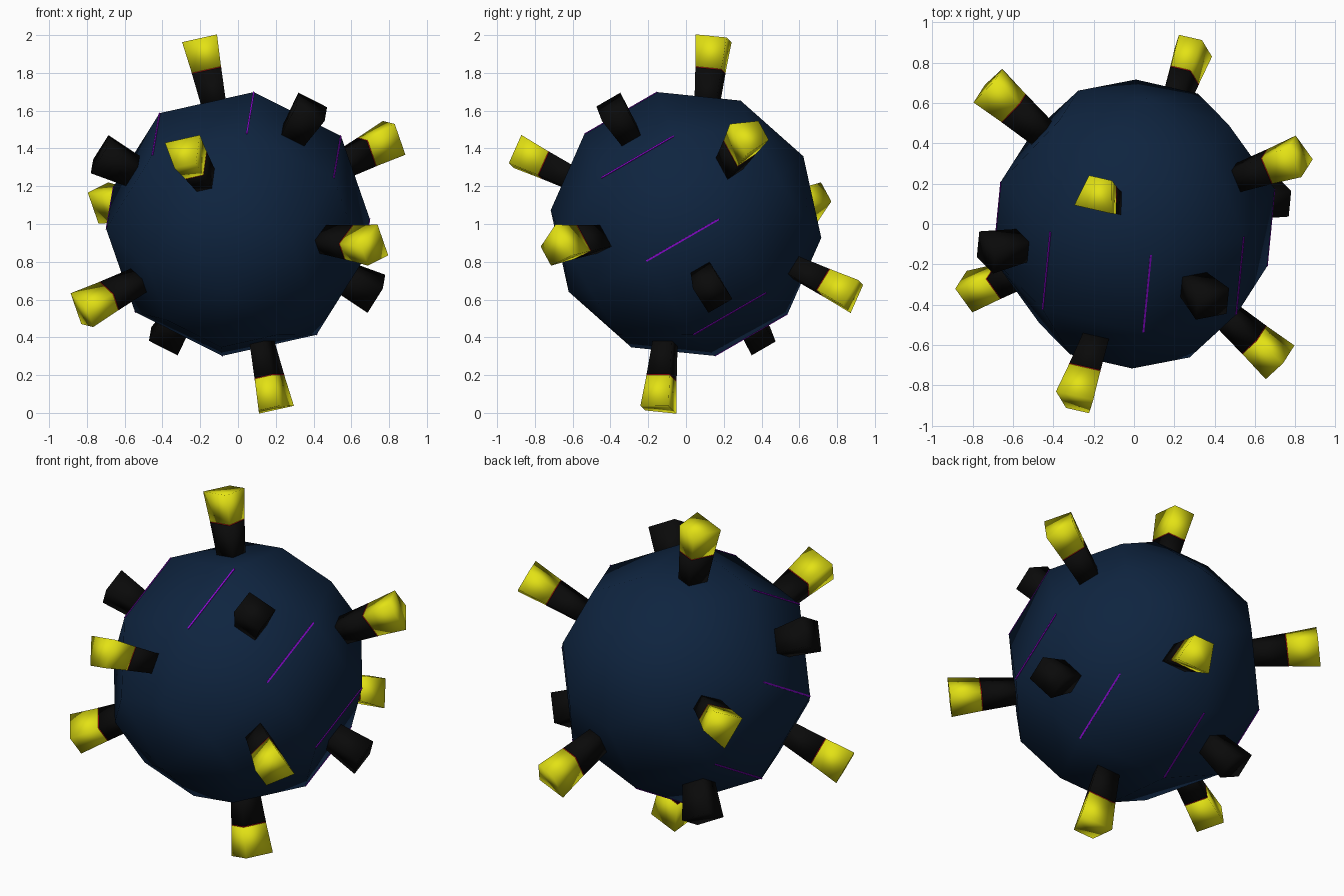
import bpy, bmesh, math
from mathutils import Vector, Matrix

if "Cube" in bpy.data.objects:
    bpy.data.objects.remove(bpy.data.objects["Cube"])

R = 0.72
CENTRE = Vector((0, 0, 1))

# Tilted frame of the ball: pole axis and one meridian through a row of vertices
pole = Vector((-0.085, -0.863, -0.498)).normalized()
u = Vector((0.525, -0.265, 0.35))
u = (u - pole * u.dot(pole)).normalized()
v = pole.cross(u)
ROT = Matrix((u, v, pole)).transposed().to_4x4()
FRAME = Matrix.Translation(CENTRE) @ ROT


def material(name, col):
    m = bpy.data.materials.new(name)
    m.diffuse_color = (*col, 1)
    m.use_nodes = True
    m.node_tree.nodes["Principled BSDF"].inputs["Base Color"].default_value = m.diffuse_color
    return m


NAVY = material("navy", (0.0045, 0.0175, 0.05))
BLACK = material("black", (0.003, 0.003, 0.003))
YELLOW = material("yellow", (0.77, 0.76, 0.007))
PURPLE = material("purple", (0.25, 0.003, 0.62))
RED = material("red", (0.8, 0.01, 0.01))


def finish(name, bm, mat, smooth=True):
    bmesh.ops.recalc_face_normals(bm, faces=bm.faces[:])
    me = bpy.data.meshes.new(name)
    bm.to_mesh(me)
    bm.free()
    me.materials.append(mat)
    for p in me.polygons:
        p.use_smooth = smooth
    ob = bpy.data.objects.new(name, me)
    ob.matrix_world = FRAME
    bpy.context.collection.objects.link(ob)
    return ob


def frustum(name, corners, c, n, lo, hi, mat):
    """Block between two scaled copies of a ball face; lo/hi = (distance, scale)."""
    bm = bmesh.new()
    rings = [[bm.verts.new(c + (p - c) * s + n * d) for p in corners]
             for d, s in (lo, hi)]
    k = len(corners)
    bm.faces.new(rings[0][::-1])
    bm.faces.new(rings[1])
    for i in range(k):
        j = (i + 1) % k
        bm.faces.new((rings[0][i], rings[0][j], rings[1][j], rings[1][i]))
    finish(name, bm, mat)


# Ball: 8 segments, 5 rings
ball = bmesh.new()
bmesh.ops.create_uvsphere(ball, u_segments=8, v_segments=5, radius=R)
bmesh.ops.recalc_face_normals(ball, faces=ball.faces[:])
ball.normal_update()

# Spikes stand on every second face of the three quad rings
for f in ball.faces:
    if len(f.verts) != 4:
        continue
    c, n = f.calc_center_median(), f.normal.copy()
    pts = [w.co.copy() for w in f.verts]
    slot = round((math.degrees(math.atan2(c.y, c.x)) - 22.5) / 45) % 2
    if abs(c.z) < 0.1 and slot == 0:
        frustum("short_spike", pts, c, n, (-0.03, 0.25), (0.20, 0.33), BLACK)
    elif abs(c.z) >= 0.1 and slot == 1:
        frustum("spike_post", pts, c, n, (-0.03, 0.25), (0.183, 0.31), BLACK)
        frustum("spike_ring", pts, c, n, (0.183, 0.312), (0.187, 0.313), RED)
        frustum("spike_tip", pts, c, n, (0.187, 0.31), (0.357, 0.37), YELLOW)

finish("ball", ball, NAVY)

# Thin seam lines along the eight equatorial edges
lat = math.radians(18)
for k in range(8):
    bm = bmesh.new()
    turn = Matrix.Rotation(math.radians(45 * k), 4, 'Z')
    bmesh.ops.create_cube(bm, size=1, matrix=turn
                          @ Matrix.Translation((R * math.cos(lat) - 0.001, 0, 0))
                          @ Matrix.Diagonal((0.006, 0.009, 2 * R * math.sin(lat), 1)))
    finish("seam_line", bm, PURPLE, False)
